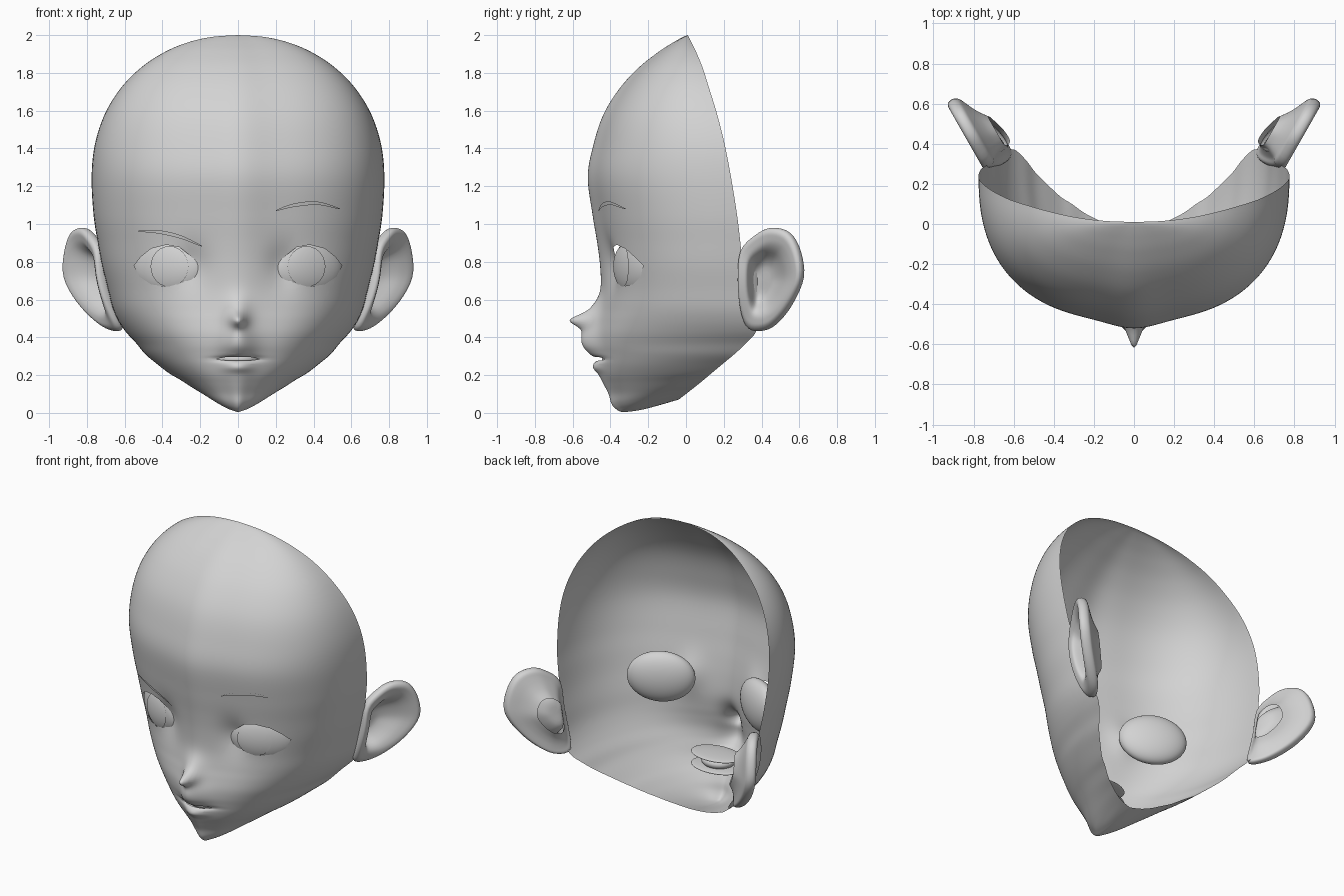
import bpy, bmesh, math
from mathutils import Vector, Matrix
from mathutils.bvhtree import BVHTree

if "Cube" in bpy.data.objects:
    bpy.data.objects.remove(bpy.data.objects["Cube"], do_unlink=True)

GREY = (0.65, 0.65, 0.65, 1)
clay = bpy.data.materials.new("light grey")
clay.use_nodes = True
clay.diffuse_color = GREY
clay.node_tree.nodes["Principled BSDF"].inputs["Base Color"].default_value = GREY


def finish(bm, name):
    mesh = bpy.data.meshes.new(name)
    bm.to_mesh(mesh)
    bm.free()
    mesh.materials.append(clay)
    for poly in mesh.polygons:
        poly.use_smooth = True
    obj = bpy.data.objects.new(name, mesh)
    bpy.context.collection.objects.link(obj)
    return obj


def smooth_path(points, steps, closed=False):
    """Catmull-Rom through tuples of any length."""
    n = len(points)
    out = []
    for i in range(n if closed else n - 1):
        pick = [(i + k) % n if closed else min(max(i + k, 0), n - 1) for k in (-1, 0, 1, 2)]
        a, b, c, d = (points[p] for p in pick)
        for s in range(steps):
            t = s / steps
            out.append(tuple(
                q + t / 2 * (r - p + t * (2 * p - 5 * q + 4 * r - v + t * (3 * (q - r) + v - p)))
                for p, q, r, v in zip(a, b, c, d)))
    if not closed:
        out.append(points[-1])
    return out


def skin(rows, closed=False):
    bm = bmesh.new()
    grid = [[bm.verts.new(p) for p in row] for row in rows]
    for top, low in zip(grid, grid[1:]):
        n = len(top)
        for j in range(n if closed else n - 1):
            k = (j + 1) % n
            bm.faces.new((top[j], low[j], low[k], top[k]))
    bmesh.ops.remove_doubles(bm, verts=bm.verts[:], dist=0.00005)
    return bm


def cut_outline(bm, outline):
    """Cut a convex x-z outline into the front faces; return the faces inside."""
    mid = sum((Vector(p) for p in outline), Vector((0, 0))) / len(outline)
    reach = max((Vector(p) - mid).length for p in outline) + 0.08
    inside = [f for f in bm.faces if f.normal.y < 0.2 and f.calc_center_median().y < 0
              and (f.calc_center_median().xz - mid).length < reach]
    for a, b in zip(outline, outline[1:] + outline[:1]):
        no = Vector((b[1] - a[1], 0, a[0] - b[0])).normalized()
        co = Vector((a[0], 0, a[1]))
        if (Vector((mid.x, 0, mid.y)) - co).dot(no) > 0:
            no = -no
        geom = set(inside)
        for f in inside:
            geom.update(f.edges, f.verts)
        res = bmesh.ops.bisect_plane(bm, geom=list(geom), dist=0.00001, plane_co=co, plane_no=no)
        inside = [f for f in res["geom"] if isinstance(f, bmesh.types.BMFace)
                  and (f.calc_center_median() - co).dot(no) < 0]
    return inside


def ellipsoid(centre, radii, yaw=0):
    bm = bmesh.new()
    m = Matrix.Translation(centre) @ Matrix.Rotation(yaw, 4, "Z") @ Matrix.Diagonal((*radii, 1))
    bmesh.ops.create_uvsphere(bm, u_segments=40, v_segments=24, radius=1, matrix=m)
    bm.normal_update()
    return bm


# Face shell: each row runs from the front centre line to the rear rim
# cranium rows: height, front y, half width, rim y
cranium = [(2, .01, 0, .01), (1.99, -.016, .141, .015), (1.96, -.07, .27, .03),
           (1.91, -.147, .389, .054), (1.83, -.248, .511, .087), (1.72, -.35, .62, .122),
           (1.58, -.437, .706, .165), (1.42, -.49, .758, .205), (1.25, -.52, .775, .238),
           (1.05, -.495, .765, .27), (.9, -.47, .742, .288), (.78, -.455, .72, .3),
           (.66, -.45, .69, .325), (.56, -.463, .665, .35), (.49, -.48, .635, .365)]
# jaw rows: front height, front y, half width, rim y, rim height
jaw = [(.42, -.495, .595, .37, .43), (.36, -.495, .54, .32, .37), (.31, -.485, .49, .255, .31),
       (.25, -.475, .43, .195, .26), (.2, -.46, .365, .135, .21), (.15, -.435, .31, .1, .18),
       (.1, -.41, .25, .057, .145), (.05, -.395, .19, .025, .12), (.02, -.37, .14, 0, .1),
       (.005, -.33, .09, -.02, .085), (.02, -.22, .05, -.03, .077), (.07, -.04, 0, -.04, .07)]
table = [(z, f, w, b, z) for z, f, w, b in cranium] + jaw

# soft bumps: x, z, push forward, x spread, z spread
bumps = [(0, .49, .075, .035, .035), (0, .5, .06, .06, .09), (0, .385, .04, .085, .06),
         (0, .335, .02, .09, .045), (0, .24, .02, .07, .025), (0, .285, -.035, .1, .012),
         (.24, .78, -.033, .08, .11), (-.24, .78, -.033, .08, .11)]


def relief(x, z):
    return sum(a * math.exp(-((x - cx) / sx) ** 2 - ((z - cz) / sz) ** 2)
               for cx, cz, a, sx, sz in bumps)


HALF = 44
rows = []
for zf, f, w, b, zs in smooth_path(table, 6):
    blend = min(max(zf / 0.7, 0), 1)
    blend *= blend * (3 - 2 * blend)
    power = 2 / (2 + 0.4 * blend)
    row = []
    for j in range(-HALF, HALF + 1):
        t = math.pi / 2 * (abs(j) / HALF) ** 1.3
        c, s = max(math.cos(t), 0) ** power, math.sin(t) ** power
        # slight wedge towards the centre line
        c *= 1 - 0.05 * (1 - math.exp(-(s / 0.2) ** 2))
        x = math.copysign(max(w, 0) * s, j)
        z = zs + (zf - zs) * c
        front = 1 if c > 0.3 else 0
        row.append((x, b - (b - f) * c - front * relief(x, z), z))
    rows.append(row)
face = skin(rows)
face.normal_update()
surface = BVHTree.FromBMesh(face)

# Eye and mouth openings
almond = [(.225, .77), (.25, .83), (.31, .877), (.38, .89), (.46, .87), (.515, .825), (.55, .78),
          (.52, .72), (.46, .68), (.37, .668), (.29, .69), (.245, .73)]
slit = [(-.12, .285), (-.06, .277), (.06, .277), (.12, .285), (.06, .296), (-.06, .296)]
for outline in (almond, [(-x, z) for x, z in almond], slit):
    hole = cut_outline(face, outline)
    bmesh.ops.delete(face, geom=hole, context="FACES")
    face.normal_update()
finish(face, "face_shell")

# Eyeballs with a raised iris plate
for side, sx in (("left", 1), ("right", -1)):
    centre = Vector((sx * .366, -.26, .775))
    yaw = sx * math.radians(27)
    radii = Vector((.21, .08, .165))
    finish(ellipsoid(centre, radii, yaw), side + "_eyeball")
    iris = ellipsoid(centre + Vector((0, -.008, 0)), radii, yaw)
    ring = [(sx * .363 + .1 * math.cos(a), .775 + .108 * math.sin(a))
            for a in (math.tau * k / 24 for k in range(24))]
    keep = set(cut_outline(iris, ring))
    bmesh.ops.delete(iris, geom=[f for f in iris.faces if f not in keep], context="FACES")
    finish(iris, side + "_iris")

# Brows: thin tapered strips lying on the forehead, one raised
brows = {"left_brow": [(.2, 1.07), (.29, 1.098), (.42, 1.11), (.54, 1.08)],
         "right_brow": [(-.53, .962), (-.42, .958), (-.3, .93), (-.19, .882)]}
for name, path in brows.items():
    points = smooth_path(path, 8)
    edges = [[], []]
    for i, (x, z) in enumerate(points):
        half = 0.002 + 0.008 * math.sin(math.pi * i / (len(points) - 1))
        for edge, dz in zip(edges, (half, -half)):
            hit = surface.ray_cast(Vector((x, -2, z + dz)), Vector((0, 1, 0)))[0]
            edge.append((x, hit.y - 0.009, z + dz))
    finish(skin(edges), name)

# Mouth interior
finish(ellipsoid((0, -.345, .285), (.11, .1, .05)), "mouth_bag")
for name, z in (("upper_gum", .33), ("lower_gum", .25)):
    finish(ellipsoid((0, -.32, z), (.17, .11, .014)), name)

# Ears: dished sheets rolled over the helix, open at the back of the bowl
ear_outline = smooth_path([(.29, .86), (.37, .945), (.45, .98), (.54, .955), (.595, .86),
                           (.612, .72), (.555, .58), (.48, .48), (.41, .437), (.33, .445),
                           (.29, .54), (.275, .7)], 4, closed=True)
normal = Vector((1, -.57, 0)).normalized()
# size, lift along the normal, slide towards the head
profile = [(0, -.115, .06), (.25, -.11, .06), (.42, -.08, .045), (.58, -.025, .015),
           (.7, .002, 0), (.82, .014, 0), (.91, .018, 0), (.98, .008, 0), (1, -.016, 0),
           (.96, -.04, 0), (.85, -.055, 0), (.7, -.075, .01), (.55, -.1, .02), (.42, -.13, .03)]
for side, sx in (("left", 1), ("right", -1)):
    rings = []
    for size, lift, slide in smooth_path(profile, 3):
        ring = []
        for y, z in ear_outline:
            y, z = .42 + (y - .42) * size - slide, .7 + (z - .7) * size
            lean = .83 + .57 * (y - .45) - max(0, .8 - z) ** 2
            p = Vector((lean, y, z)) + normal * lift
            ring.append((sx * p.x, p.y, p.z))
        rings.append(ring)
    ear = skin(rings, closed=True)
    bmesh.ops.recalc_face_normals(ear, faces=ear.faces[:])
    finish(ear, side + "_ear")
